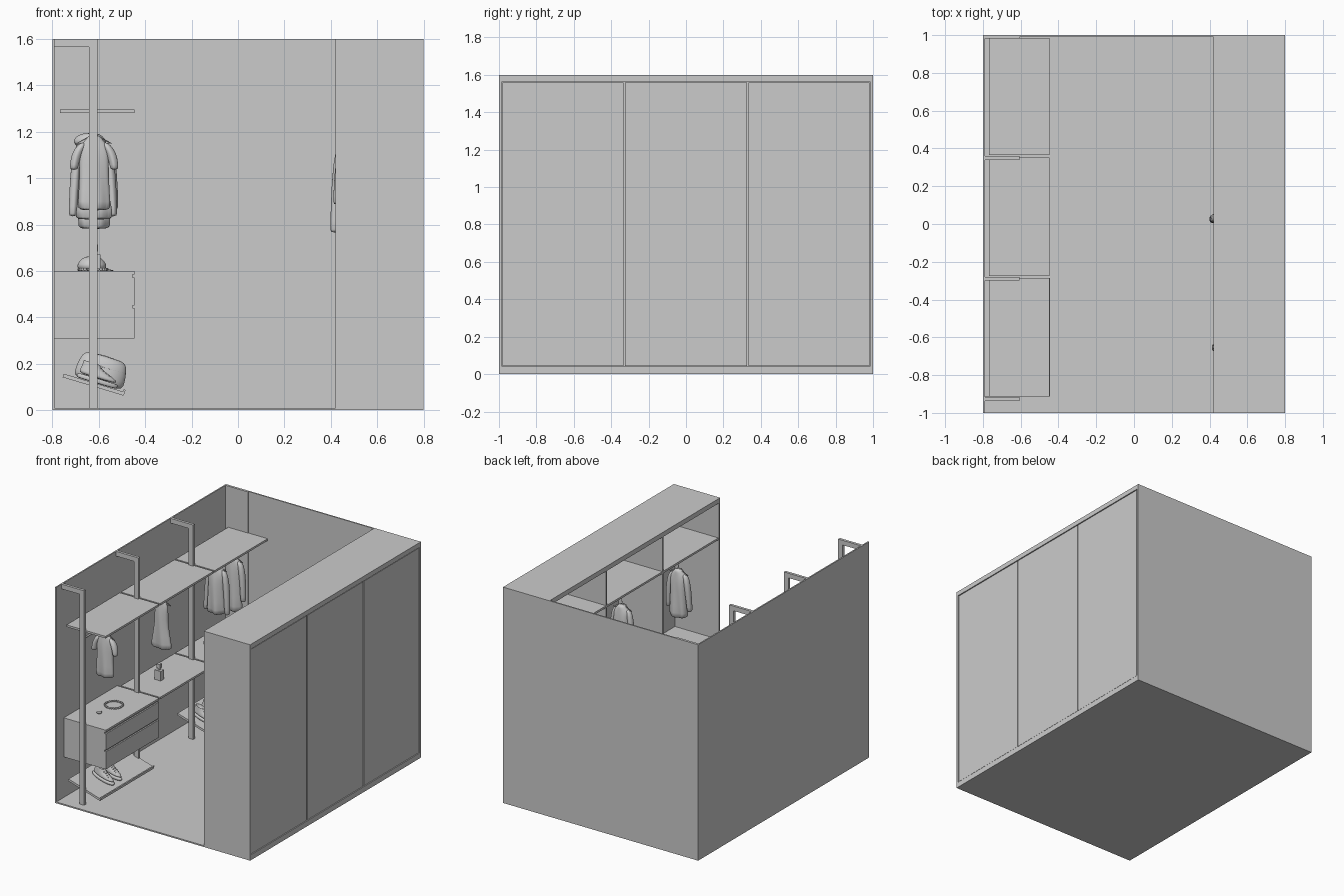
import bpy, bmesh, math
from mathutils import Matrix, Vector

if "Cube" in bpy.data.objects:
    bpy.data.objects.remove(bpy.data.objects["Cube"])

TILT = math.atan2(0.08, 0.265)


def finish(name, bm, smooth=False, subdiv=0):
    bmesh.ops.recalc_face_normals(bm, faces=bm.faces)
    me = bpy.data.meshes.new(name)
    bm.to_mesh(me)
    bm.free()
    ob = bpy.data.objects.new(name, me)
    bpy.context.collection.objects.link(ob)
    if smooth:
        me.polygons.foreach_set("use_smooth", [True] * len(me.polygons))
    if subdiv:
        ob.modifiers.new("subdiv", "SUBSURF").levels = subdiv
        ob.modifiers["subdiv"].render_levels = subdiv
    return ob


def box(name, x, y, z):
    """Box from three (min, max) ranges."""
    bm = bmesh.new()
    bmesh.ops.create_cube(bm, size=1)
    for v in bm.verts:
        v.co = Vector([(r[0] + r[1]) / 2 + c * (r[1] - r[0]) for r, c in zip((x, y, z), v.co)])
    return finish(name, bm)


def loft(name, rings, at=(0, 0, 0), folds=0, tilt=0, n=24, top=True):
    """Stack of ellipses (x, y, z, rx, ry), top ring last; folds ripple the lower rings."""
    bm = bmesh.new()
    zs = [r[2] for r in rings]
    m = Matrix.Translation(at) @ Matrix.Rotation(tilt, 4, 'Y')
    prev = None
    for cx, cy, cz, rx, ry in rings:
        k = folds * (max(zs) - cz) / (max(zs) - min(zs))
        cur = []
        for i in range(n):
            a = math.tau * i / n
            f = 1 + k * math.sin(5 * a + 9 * cz)
            cur.append(bm.verts.new(m @ Vector((cx + rx * math.cos(a),
                                                cy + ry * f * math.sin(a), cz))))
        if prev:
            for i in range(n):
                bm.faces.new((prev[i], prev[(i + 1) % n], cur[(i + 1) % n], cur[i]))
        else:
            bm.faces.new(cur)
        prev = cur
    if top:
        bm.faces.new(prev)
    return finish(name, bm, True, 1)


def wire(name, pts, r, cyclic=False):
    cu = bpy.data.curves.new(name, 'CURVE')
    cu.dimensions = '3D'
    cu.bevel_depth, cu.bevel_resolution, cu.use_fill_caps = r, 2, True
    sp = cu.splines.new('POLY')
    sp.points.add(len(pts) - 1)
    for p, c in zip(sp.points, pts):
        p.co = (*c, 1)
    sp.use_cyclic_u = cyclic
    ob = bpy.data.objects.new(name, cu)
    bpy.context.collection.objects.link(ob)
    return ob


def hanger(x, y, z=1.24):
    hook = [(x + 0.013 * math.cos(a), y, z + 0.005 + 0.013 * math.sin(a))
            for a in [math.radians(200 - 29 * i) for i in range(10)]]
    wire("hanger_hook", hook + [(x, y, z - 0.05)], 0.002)
    wire("hanger_arms", [(x, y, z - 0.05), (x + 0.075, y, z - 0.09),
                         (x - 0.075, y, z - 0.09)], 0.004, True)


def garment(name, x, y, hem, sleeve=0, depth=0.03, flare=0.068, hood=False, shoulder=0.062):
    """Hanging top or dress, its width along x; sleeve is the sleeve's length."""
    hanger(x, y)
    t = 1.175
    loft(name + "_body", [(0, 0, hem, flare, depth * 1.1), (0, 0, hem + 0.02, flare + .004, depth * 1.2),
                          (0, 0, (hem + t) / 2, shoulder, depth * 1.1),
                          (0, 0, t - 0.08, shoulder + .003, depth), (0, 0, t - 0.035, shoulder, depth * .8),
                          (0, 0, t - 0.01, 0.036, depth * .7), (0, 0, t + 0.01, 0.026, depth * .6)],
         (x, y, 0), 0.25)
    for s in (-1, 1) if sleeve else ():
        b = t - 0.04 - sleeve
        loft(name + "_sleeve", [(s * .087, -.005, b, .017, .019), (s * .086, -.005, b + .02, .019, .022),
                                (s * .078, 0, b + sleeve * .6, .022, .026),
                                (s * .062, 0, t - .045, .022, .024), (s * .045, 0, t - .02, .012, .014)],
             (x, y, 0), 0.15, n=14)
    if hood:
        loft(name + "_hood", [(-.005, .01, t - .045, .06, .035), (-.015, .015, t - .02, .075, .05),
                              (-.015, .015, t + .005, .06, .045), (-.01, .01, t + .02, .03, .03)], (x, y, 0))


# Room shell
box("floor", (-.8, .8), (-1, 1), (0, .01))
box("left_wall", (-.8, -.79), (-1, 1), (0, 1.6))
box("back_wall", (-.8, .8), (.99, 1), (0, 1.6))
box("back_end_panel", (-.79, -.606), (.982, .99), (.01, 1.6))

# Open rack: posts with top arms to the wall
for y in (-.937, -.3, .34):
    box("rack_post", (-.643, -.606), (y, y + .02), (0, 1.6))
    box("rack_arm", (-.79, -.643), (y, y + .02), (1.565, 1.6))

# Shelves and hanging rails in three bays
BAYS = [(-.912, -.287), (-.275, .353), (.365, .985)]
for b in BAYS:
    box("top_shelf", (-.768, -.447), b, (1.28, 1.295))
    wire("hanging_rail", [(-.625, b[0], 1.235), (-.625, b[1], 1.235)], .007)
for b in BAYS[1:]:
    box("middle_shelf", (-.768, -.447), b, (.585, .6))

# Drawer unit
b = BAYS[0]
box("drawer_carcass", (-.795, -.455), b, (.31, .585))
box("drawer_top", (-.795, -.445), b, (.585, .6))
for z in ((.31, .44), (.452, .572)):
    box("drawer_front", (-.455, -.445), b, z)

# Sloping shoe racks
for b in (BAYS[0], BAYS[2]):
    rack = box("shoe_rack", (-.137, .137), b, (-.008, .008))
    rack.location = (-.622, 0, .11)
    rack.rotation_euler.y = TILT
    lip = box("shoe_rack_lip", (.13, .138), b, (0, .018))
    lip.location = (-.622, 0, .11)
    lip.rotation_euler.y = TILT

# Sneakers
for y in (-.71, -.62, .46, .55):
    at = (-.61, y, .116)
    loft("sneaker_sole", [(0, 0, 0, .088, .03), (0, 0, .004, .092, .033), (0, 0, .018, .092, .033),
                          (0, 0, .022, .088, .031)], at, tilt=TILT)
    loft("sneaker_upper", [(0, 0, .02, .088, .031), (-.002, 0, .035, .084, .03), (-.02, 0, .05, .064, .027),
                           (-.038, 0, .064, .043, .023), (-.045, 0, .082, .038, .022),
                           (-.045, 0, .08, .033, .018), (-.04, 0, .05, .033, .017)], at, tilt=TILT)
    for i in range(4):
        p = Matrix.Translation(at) @ Matrix.Rotation(TILT, 4, 'Y')
        wire("lace", [p @ Vector((.042 - .014 * i, s, .046 + .007 * i)) for s in (-.016, 0, .016)], .003)

# Soft bag on the far shoe rack
loft("bag_body", [(0, 0, 0, .1, .045), (0, 0, .015, .112, .052), (0, 0, .06, .11, .05),
                  (0, 0, .105, .1, .042), (0, 0, .125, .08, .03)], (-.605, .75, .115), .05, TILT)
loft("bag_band", [(0, 0, .07, .113, .053), (0, 0, .08, .114, .054)], (-.605, .75, .115), 0, TILT)

# Cap on the far middle shelf
loft("cap_crown", [(0, 0, 0, .066, .06), (0, 0, .03, .064, .058), (0, 0, .055, .045, .042),
                   (0, 0, .065, .012, .012)], (-.63, .6, .6))
loft("cap_brim", [(0, 0, 0, .06, .045), (0, 0, .007, .06, .045)], (-.59, .6, .603), tilt=.08)

# Bead necklace and ring dish on the drawers
bm = bmesh.new()
for i in range(26):
    a = math.tau * i / 26
    bmesh.ops.create_icosphere(bm, subdivisions=2, radius=.007, matrix=Matrix.Translation(
        (-.625 + .06 * math.cos(a), -.56 + .06 * math.sin(a), .607)))
finish("bead_necklace", bm, True)
loft("ring_dish", [(0, 0, 0, .014, .014), (0, 0, .01, .02, .02), (0, 0, .014, .018, .018)], (-.635, -.72, .6))

# Scent bottle on the middle shelf
box("bottle_body", (-.642, -.592), (-.06, -.02), (.6, .67))
box("bottle_neck", (-.623, -.611), (-.046, -.034), (.67, .685))
box("bottle_cap", (-.63, -.604), (-.053, -.027), (.685, .715))

# Clothes on the open rack
garment("tshirt", -.62, -.67, .86, sleeve=.1)
garment("pinafore", -.62, -.01, .82, flare=.08, shoulder=.05)
garment("hoodie", -.625, .65, .83, sleeve=.3, depth=.05, hood=True)
garment("jacket", -.62, .83, .78, sleeve=.27, depth=.035)

# Wardrobe carcass, open towards the room
box("wardrobe_top", (.42, .8), (-1, 1), (1.565, 1.6))
box("wardrobe_front_end", (.42, .8), (-1, -.985), (0, 1.565))
box("wardrobe_back_end", (.42, .8), (.985, .995), (0, 1.565))
box("wardrobe_plinth", (.42, .8), (-.985, .985), (0, .04))
for y in (-.33, .33):
    box("wardrobe_partition", (.42, .785), (y - .006, y + .006), (.04, 1.565))

# Wardrobe doors, shelves and rails
for y0, y1 in ((-.985, -.33), (-.33, .33), (.33, .985)):
    box("wardrobe_door", (.785, .797), (y0 + .005, y1 - .005), (.044, 1.56))
    box("wardrobe_shelf", (.42, .785), (y0 + .006, y1 - .006), (1.295, 1.31))
    wire("wardrobe_rail", [(.505, y0, 1.235), (.505, y1, 1.235)], .007)
box("wardrobe_door_backing", (.78, .785), (-.985, .985), (.04, 1.565))
box("wardrobe_low_shelf", (.42, .785), (-.985, -.336), (.54, .555))

# Clothes in the wardrobe
garment("shirt", .515, -.65, .83, sleeve=.25, depth=.04)
garment("blouse", .502, .03, .8, sleeve=.37, depth=.045)
garment("long_dress", .512, .68, .54, flare=.09, depth=.035)
